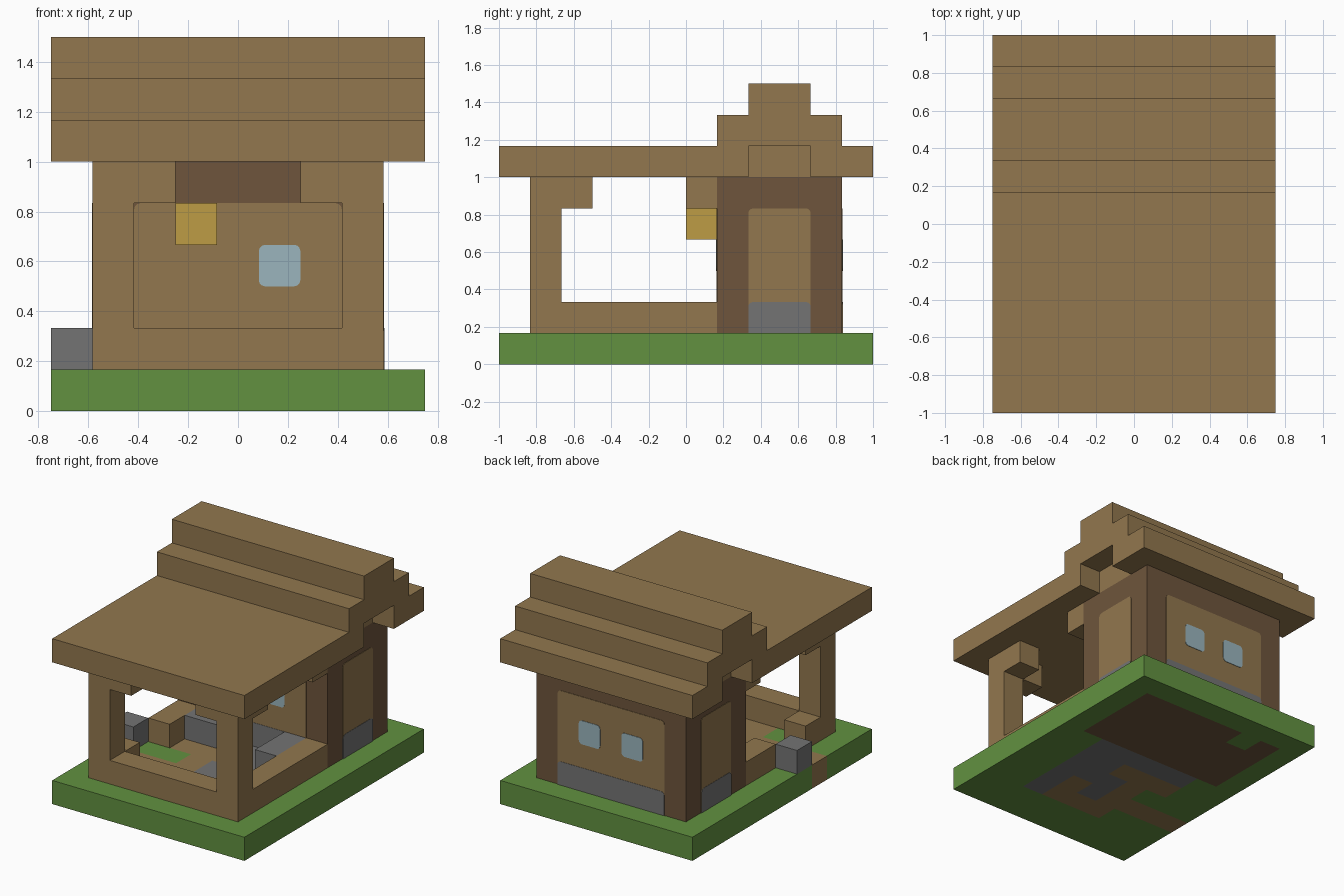
import bpy, bmesh, math
from mathutils import Vector

U = 1 / 6  # one building block

cube = bpy.data.objects.get("Cube")
if cube:
    bpy.data.objects.remove(cube, do_unlink=True)


def material(name, hex_colour):
    rgb = [int(hex_colour[n:n + 2], 16) / 255 for n in (0, 2, 4)]
    lin = [c / 12.92 if c < 0.04045 else ((c + 0.055) / 1.055) ** 2.4 for c in rgb]
    m = bpy.data.materials.new(name)
    m.use_nodes = True
    m.diffuse_color = (*lin, 1)
    m.node_tree.nodes["Principled BSDF"].inputs["Base Color"].default_value = (*lin, 1)
    return m


GRASS = material("grass_green", "629140")
WOOD = material("plank_brown", "92774E")
DARK = material("dark_timber", "6E553C")
STONE = material("stone_grey", "747474")
GLASS = material("window_blue", "9BB5BD")
LAMP = material("lantern_yellow", "BE9C45")


def spot(i, j, k):
    """Block coordinates to model coordinates."""
    return Vector(((i - 4.5) * U, (j - 6) * U, k * U))


def finish(name, bm, *mats):
    bmesh.ops.recalc_face_normals(bm, faces=bm.faces)
    me = bpy.data.meshes.new(name)
    bm.to_mesh(me)
    bm.free()
    for m in mats:
        me.materials.append(m)
    ob = bpy.data.objects.new(name, me)
    bpy.context.collection.objects.link(ob)
    return ob


def box(name, mat, i, j, k, size=(1, 1, 1)):
    bm = bmesh.new()
    bmesh.ops.create_cube(bm, size=1)
    for v in bm.verts:
        v.co = spot(*(p + (c + 0.5) * s for p, c, s in zip((i, j, k), v.co, size)))
    return finish(name, bm, mat)


def prism(name, mat, points, push):
    bm = bmesh.new()
    face = bm.faces.new([bm.verts.new(p) for p in points])
    out = bmesh.ops.extrude_face_region(bm, geom=[face])["geom"]
    bmesh.ops.translate(bm, vec=push, verts=[g for g in out if isinstance(g, bmesh.types.BMVert)])
    return finish(name, bm, mat)


def plate(name, mat, side, a0, a1, k0, k1, thick, round_low=False, r=0.15):
    """Thin panel with rounded corners laid on one house wall."""
    pts = []
    for n, (ca, ck) in enumerate(((a1 - r, k1 - r), (a0 + r, k1 - r), (a0 + r, k0 + r), (a1 - r, k0 + r))):
        if n < 2 or round_low:
            for s in range(4):
                t = math.radians(90 * n + 30 * s)
                pts.append((ca + r * math.cos(t), ck + r * math.sin(t)))
        else:
            pts.append((a0 if n == 2 else a1, k0))
    place = {"front": lambda a, k: spot(a, 7, k), "back": lambda a, k: spot(a, 11, k),
             "right": lambda a, k: spot(1, a, k), "left": lambda a, k: spot(8, a, k)}[side]
    out = {"front": (0, -1, 0), "back": (0, 1, 0), "right": (-1, 0, 0), "left": (1, 0, 0)}[side]
    prism(f"{side}_{name}", mat, [place(*p) for p in pts], Vector(out) * thick)


# Ground slab with paving, back row first
FLOOR = ["ggggggggg", "gdgdddddg", "gdddddddg", "gdddddddg", "gdddddddg", "ggsssssgg",
         "ggwwwssgg", "gggwsssgg", "wwwwswsgg", "gggwwwsgg", "ggggggggg", "ggggggggg"]
bm = bmesh.new()
bmesh.ops.create_grid(bm, x_segments=9, y_segments=12, size=1)
for v in bm.verts:
    v.co = spot(4.5 * (v.co.x + 1), 6 * (v.co.y + 1), 0)
out = bmesh.ops.extrude_face_region(bm, geom=bm.faces[:])["geom"]
bmesh.ops.translate(bm, vec=(0, 0, U), verts=[g for g in out if isinstance(g, bmesh.types.BMVert)])
for f in bm.faces:
    c = f.calc_center_median()
    i = min(8, max(0, int(c.x / U + 4.5)))
    j = min(11, max(0, int(c.y / U + 6)))
    f.material_index = "gwds".index(FLOOR[11 - j][i])
finish("ground_slab", bm, GRASS, WOOD, DARK, STONE)

# House body with wall panels and stone footing
box("house_body", DARK, 1, 7, 1, (7, 4, 5))
for side, a0, a1 in (("front", 2, 7), ("back", 2, 7), ("left", 8, 10), ("right", 8, 10)):
    plate("wall_panel", WOOD, side, a0, a1, 1, 5, 0.003)
    plate("stone_footing", STONE, side, a0, a1, 1, 2, 0.005)
for side, i in (("front", 5), ("back", 3), ("back", 5)):
    plate(f"window_{i}", GLASS, side, i, i + 1, 3, 4, 0.006, True)

# Lantern by the entrance
box("lantern", LAMP, 3, 6, 4)

# Porch posts and brackets
for name, i, inner in (("right", 1, 2), ("left", 7, 6)):
    box(f"{name}_porch_post", WOOD, i, 1, 1, (1, 1, 5))
    box(f"{name}_front_bracket", WOOD, inner, 1, 5)
    box(f"{name}_side_bracket", WOOD, i, 2, 5)
    box(f"{name}_wall_bracket", WOOD, i, 6, 5)

# Low porch walls, with a gap for the path on the right side
box("front_low_wall", WOOD, 2, 1, 1, (5, 1, 1))
box("left_low_wall", WOOD, 7, 2, 1, (1, 5, 1))
box("right_low_wall_front", WOOD, 1, 2, 1)
box("right_low_wall_back", WOOD, 1, 5, 1, (1, 2, 1))

# Stone blocks on the porch and beside the path
box("path_stone", STONE, 0, 4, 1)
box("porch_stone_ledge", STONE, 2, 6, 1, (2, 1, 1))
box("porch_stone_bench", STONE, 6, 5, 1, (1, 2, 1))

# Stepped roof, notched under the ridge at both ends
steps = [(12, 6), (12, 7), (11, 7), (11, 8), (10, 8), (10, 9), (8, 9), (8, 8), (7, 8), (7, 7), (0, 7), (0, 6)]
notch = [(8, 6), (8, 7), (10, 7), (10, 6)]
for name, i, width, outline in (("roof_main", 1, 7, steps),
                                ("roof_right_end", 0, 1, steps + notch),
                                ("roof_left_end", 8, 1, steps + notch)):
    prism(name, WOOD, [spot(i, j, k) for j, k in outline], (width * U, 0, 0))
